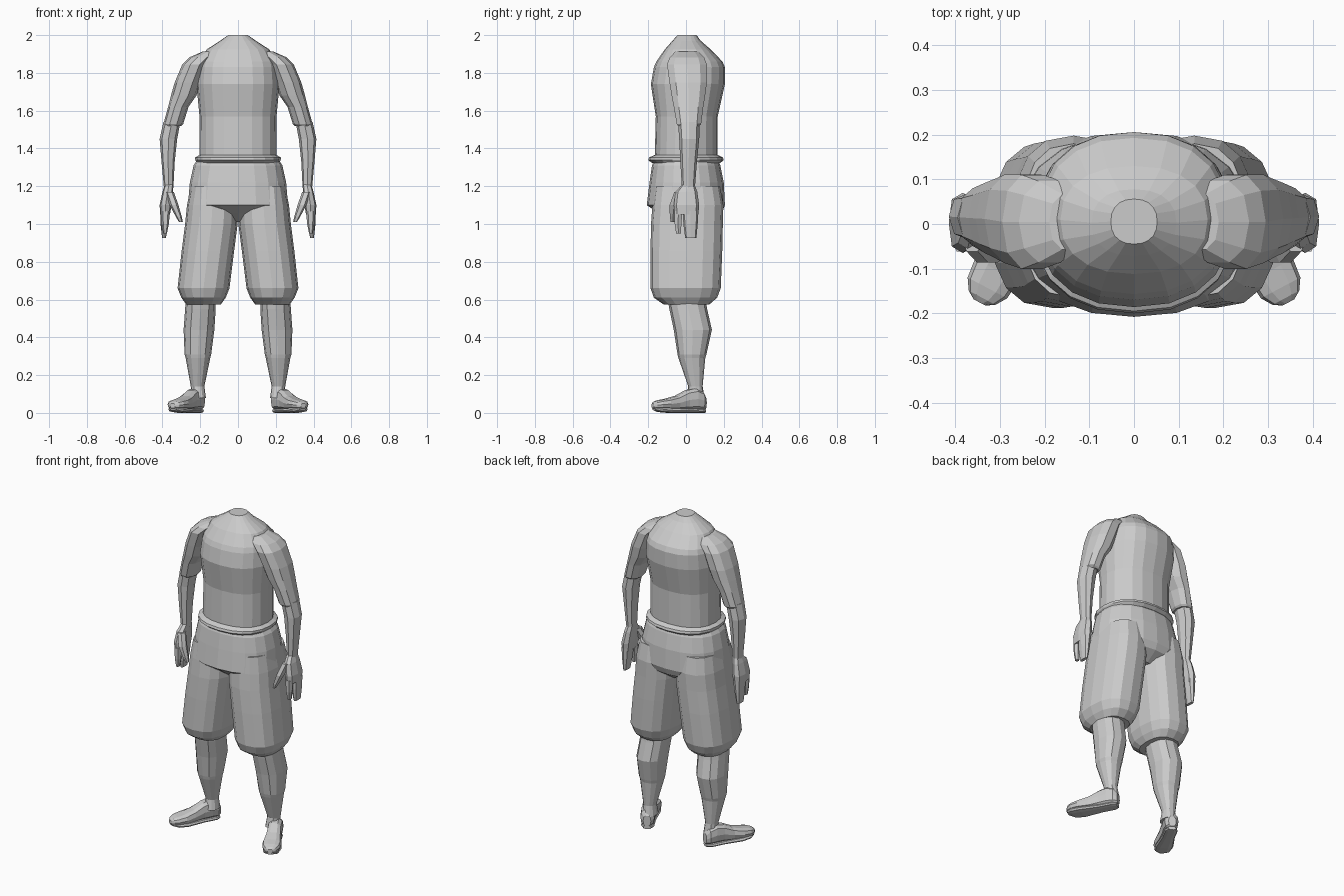
import bpy, bmesh, math
from mathutils import Vector

grey = bpy.data.materials.new("plain grey")
grey.diffuse_color = (0.6, 0.6, 0.6, 1)


def loft(name, rings, mirror=False):
    """Skin a list of closed rings, cap both ends, optionally mirror in x."""
    bm = bmesh.new()
    loops = [[bm.verts.new(p) for p in r] for r in rings]
    for a, b in zip(loops, loops[1:]):
        n = len(a)
        for i in range(n):
            j = (i + 1) % n
            bm.faces.new((a[i], a[j], b[j], b[i]))
    bm.faces.new(loops[0])
    bm.faces.new(loops[-1])
    bmesh.ops.recalc_face_normals(bm, faces=bm.faces)
    me = bpy.data.meshes.new(name)
    bm.to_mesh(me)
    bm.free()
    me.materials.append(grey)
    ob = bpy.data.objects.new(name, me)
    bpy.context.collection.objects.link(ob)
    if mirror:
        pivot = ob.modifiers.new("mirror", 'MIRROR')
        pivot.use_mirror_merge = False
    return ob


def ring(c, u, v, n, e):
    """Superellipse ring around c with half-axis vectors u and v."""
    pts = []
    for i in range(n):
        t = 2 * math.pi * i / n
        cs, sn = math.cos(t), math.sin(t)
        pts.append(c + u * math.copysign(abs(cs) ** (2 / e), cs)
                   + v * math.copysign(abs(sn) ** (2 / e), sn))
    return pts


def level(z, x0, x1, y0, y1, n, e):
    """Horizontal ring filling the given x and y range."""
    return ring(Vector(((x0 + x1) / 2, (y0 + y1) / 2, z)),
                Vector(((x1 - x0) / 2, 0, 0)), Vector((0, (y1 - y0) / 2, 0)), n, e)


def stack(name, rows, n=12, e=2.3, mirror=True):
    return loft(name, [level(*r, n, e) for r in rows], mirror)


def centred(name, rows, n=20, e=2.3):
    return stack(name, [(z, -w, w, a, b) for z, w, a, b in rows], n, e, False)


# Shirt body up to the neck, with a flared hem
centred("shirt", [
    (2.00, .052, -.045, .056), (1.97, .095, -.072, .078), (1.925, .165, -.112, .13),
    (1.86, .205, -.157, .193), (1.83, .213, -.17, .206), (1.74, .22, -.186, .206),
    (1.57, .204, -.16, .168), (1.36, .205, -.165, .168)])
centred("shirt_hem", [
    (1.365, .205, -.168, .17), (1.352, .227, -.195, .195),
    (1.338, .226, -.2, .2), (1.322, .216, -.178, .18)])

# Sleeves
stack("sleeve", [
    (1.912, .10, .19, -.06, .07), (1.882, .12, .258, -.09, .10),
    (1.845, .16, .295, -.105, .115), (1.75, .195, .335, -.092, .115),
    (1.68, .22, .355, -.08, .105), (1.62, .262, .37, -.068, .095),
    (1.53, .29, .395, -.052, .083), (1.52, .30, .39, -.045, .075)], 10)

# Forearms
stack("forearm", [
    (1.54, .305, .395, -.042, .072), (1.45, .322, .415, -.036, .07),
    (1.33, .335, .405, -.03, .058), (1.19, .342, .392, -.022, .047)], 8)

# Hands: palm, fingers and thumb
stack("palm", [
    (1.21, .342, .388, -.02, .045), (1.17, .345, .40, -.055, .06),
    (1.10, .352, .415, -.065, .07), (1.05, .36, .412, -.06, .065)], 8, 2.8)
stack("first_finger", [
    (1.07, .36, .408, -.064, -.016), (1.0, .366, .404, -.062, -.022),
    (.95, .376, .396, -.054, -.026)], 6)
stack("other_fingers", [
    (1.07, .36, .412, -.018, .066), (1.0, .368, .41, -.014, .062),
    (.925, .382, .402, -.004, .055)], 8, 2.8)
stack("thumb", [
    (1.17, .34, .385, -.065, -.01), (1.10, .315, .362, -.09, -.035),
    (1.04, .298, .33, -.088, -.05), (1.01, .292, .312, -.082, -.058)], 6)

# Breeches: hips with an overhanging front, and two baggy legs
centred("hips", [
    (1.34, .215, -.168, .17), (1.31, .235, -.18, .182), (1.22, .255, -.193, .2),
    (1.10, .265, -.208, .206), (1.06, .21, -.15, .19), (1.01, .05, -.08, .12)])
stack("breeches_leg", [
    (1.20, .02, .25, -.165, .18), (1.10, 0, .27, -.178, .198),
    (1.0, .002, .28, -.185, .195), (.86, .02, .298, -.188, .192),
    (.66, .045, .32, -.188, .184), (.61, .065, .30, -.17, .165),
    (.575, .09, .275, -.12, .125)], 16, 2.5)

# Lower legs
stack("lower_leg", [
    (.62, .118, .275, -.10, .10), (.55, .118, .28, -.088, .112),
    (.44, .125, .288, -.065, .137), (.31, .142, .283, -.045, .108),
    (.29, .147, .277, -.04, .102), (.14, .178, .25, .012, .088),
    (.08, .17, .248, .0, .098)], 12)

# Feet turned outwards: sections along the line from heel to toe
heel = Vector((.20, .10, 0))
along = (Vector((.347, -.178, 0)) - heel).normalized()
side = Vector((-along.y, along.x, 0))


def foot(name, rows):
    loft(name, [ring(heel + along * t + Vector((0, 0, (lo + hi) / 2)), side * w,
                     Vector((0, 0, (hi - lo) / 2)), 10, 2.8)
                for t, w, lo, hi in rows], True)


foot("shoe", [
    (0, .022, .02, .085), (.02, .04, .015, .115), (.06, .043, .015, .132),
    (.11, .041, .015, .122), (.17, .046, .015, .092), (.23, .055, .018, .076),
    (.275, .05, .02, .068), (.30, .034, .022, .06), (.312, .015, .025, .05)])
foot("sole", [
    (.004, .022, 0, .022), (.03, .038, 0, .022), (.11, .038, 0, .024),
    (.22, .052, 0, .028), (.275, .046, .004, .034), (.305, .02, .014, .038)])
